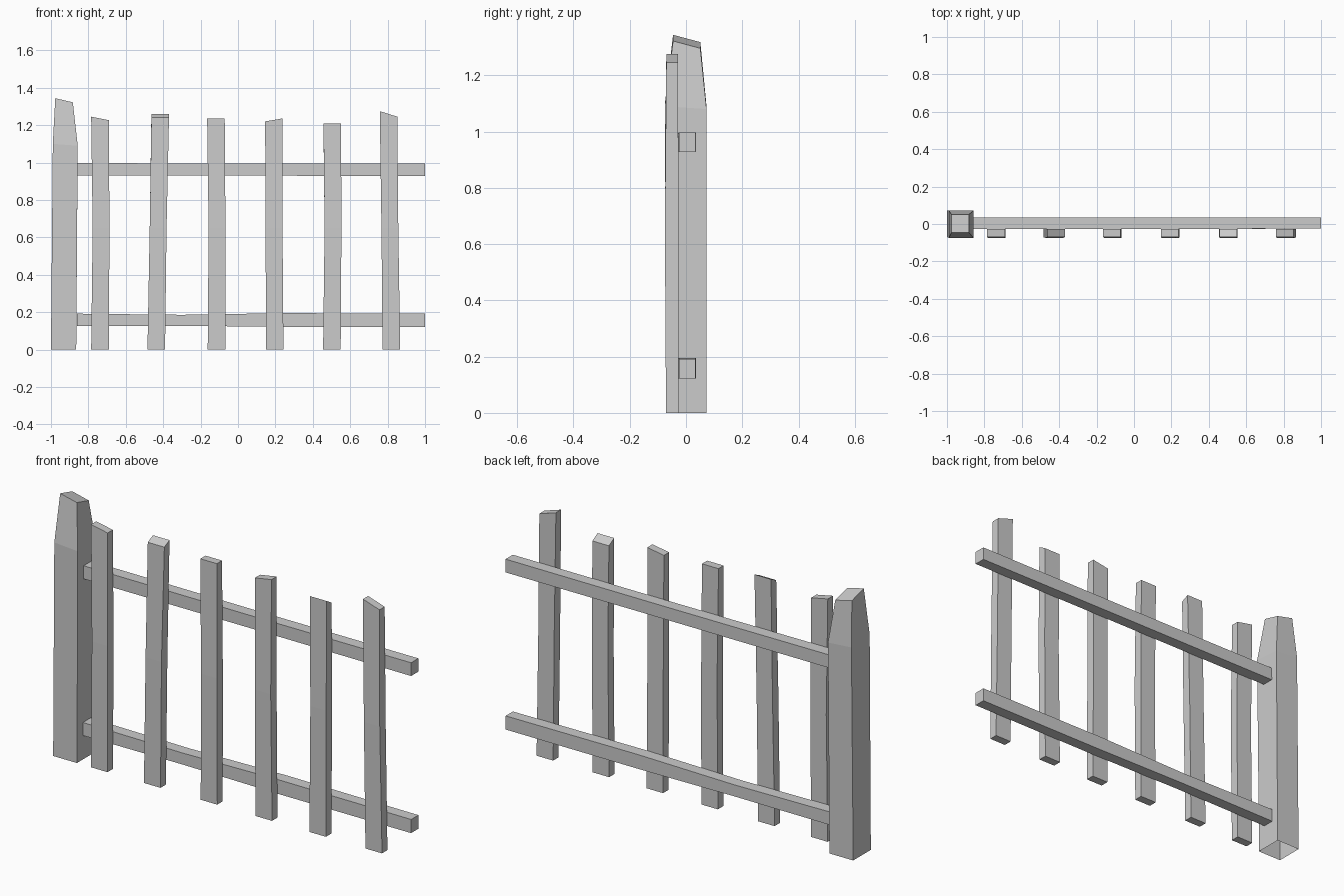
import bpy, bmesh

if "Cube" in bpy.data.objects:
    bpy.data.objects.remove(bpy.data.objects["Cube"])


def loft(name, rings, cap_start=True, cap_end=True):
    """Skin a list of four-cornered rings into one flat-shaded timber."""
    bm = bmesh.new()
    loops = [[bm.verts.new(p) for p in ring] for ring in rings]
    for a, b in zip(loops, loops[1:]):
        for i in range(4):
            j = (i + 1) % 4
            bm.faces.new((a[i], a[j], b[j], b[i]))
    if cap_start:
        bm.faces.new(loops[0][::-1])
    if cap_end:
        bm.faces.new(loops[-1])
    bmesh.ops.recalc_face_normals(bm, faces=bm.faces)
    mesh = bpy.data.meshes.new(name)
    bm.to_mesh(mesh)
    bm.free()
    obj = bpy.data.objects.new(name, mesh)
    bpy.context.collection.objects.link(obj)
    return obj


def level(x0, x1, y0, y1, z, sx=0.0, sy=0.0):
    """Horizontal ring at height z; sx, sy are the rises across x and y."""
    return [(x0, y0, z - sx / 2 - sy / 2), (x1, y0, z + sx / 2 - sy / 2),
            (x1, y1, z + sx / 2 + sy / 2), (x0, y1, z - sx / 2 + sy / 2)]


def section(x, y0, y1, z0, z1):
    """Upright ring across a rail at position x."""
    return [(x, y0, z0), (x, y1, z0), (x, y1, z1), (x, y0, z1)]


# Gate post: tapered head with a slanted top, open underneath
loft("post", [
    level(-1.0, -0.865, -0.07, 0.073, 0.0),
    level(-0.99, -0.857, -0.075, 0.073, 1.09, -0.01, -0.01),
    level(-0.977, -0.883, -0.046, 0.051, 1.32, -0.022, -0.026),
], cap_start=False)

# Two slightly uneven rails
loft("lower_rail", [
    section(-0.862, -0.026, 0.035, 0.125, 0.192),
    section(-0.3, -0.025, 0.035, 0.127, 0.186),
    section(0.25, -0.026, 0.035, 0.122, 0.195),
    section(1.0, -0.025, 0.034, 0.122, 0.192),
])
loft("upper_rail", [
    section(-0.862, -0.026, 0.036, 0.93, 0.997),
    section(0.07, -0.026, 0.035, 0.93, 0.995),
    section(1.0, -0.025, 0.034, 0.928, 0.996),
])

# Pickets: bottom, middle and top centre x, top height, top slant in x and y
pickets = [
    (-0.738, -0.732, -0.738, 1.236, -0.019, 0.0),
    (-0.437, -0.427, -0.416, 1.25, 0.0, 0.02),
    (-0.115, -0.112, -0.118, 1.235, 0.0, 0.0),
    (0.196, 0.193, 0.192, 1.228, 0.016, 0.0),
    (0.502, 0.508, 0.504, 1.198, 0.0, -0.024),
    (0.82, 0.812, 0.805, 1.26, -0.03, 0.0),
]
for i, (xb, xm, xt, h, sx, sy) in enumerate(pickets):
    w = 0.047
    loft(f"picket_{i + 1}", [
        level(xb - w, xb + w, -0.071, -0.027, 0.0),
        level(xm - w + 0.002, xm + w - 0.002, -0.075, -0.027, 0.65),
        level(xt - w, xt + w, -0.070, -0.028, h, sx, sy),
    ])
